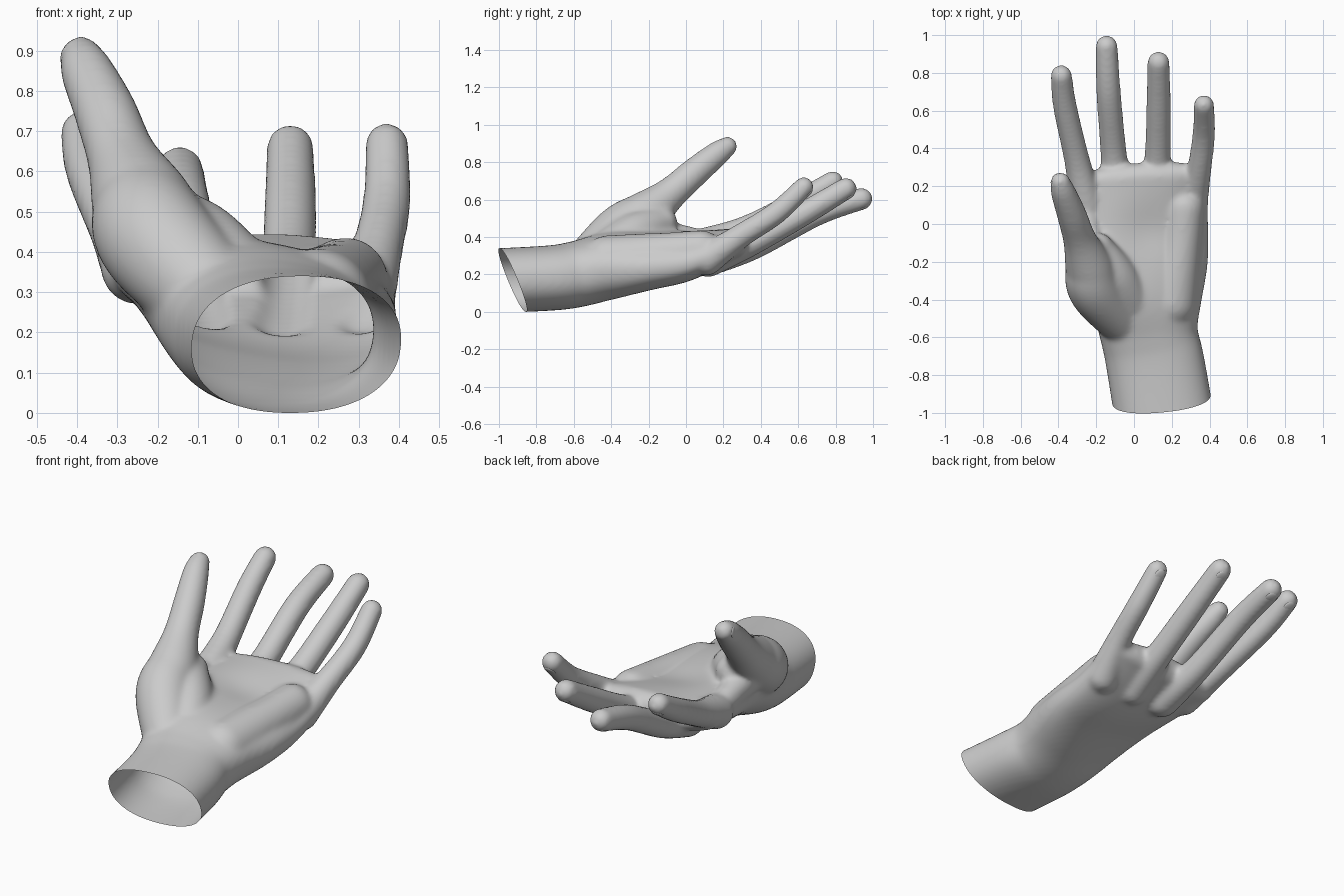
import bpy, bmesh, math
from mathutils import Vector, Matrix

if "Cube" in bpy.data.objects:
    bpy.data.objects.remove(bpy.data.objects["Cube"])

PAD = 0.004  # makes up for shrinkage in the smoothing pass


def catmull(p0, p1, p2, p3, t):
    return [0.5 * (2 * b + (c - a) * t + (2 * a - 5 * b + 4 * c - d) * t * t
                   + (3 * b - a - 3 * c + d) * t ** 3)
            for a, b, c, d in zip(p0, p1, p2, p3)]


def resample(pts, steps=9):
    ext = [pts[0]] + pts + [pts[-1]]
    out = []
    for i in range(len(pts) - 1):
        out += [catmull(*ext[i:i + 4], s / steps) for s in range(steps)]
    return out + [list(pts[-1])]


def tube(bm, pts, power=2.0, sides=40):
    """Round-ended tube; each point is x, y, z, half width, half height, tilt."""
    path = resample(pts)
    n = len(path)
    frames = []
    for i, p in enumerate(path):
        t = (Vector(path[min(i + 1, n - 1)][:3]) - Vector(path[max(i - 1, 0)][:3])).normalized()
        a = math.radians(p[5])
        side = Vector((math.cos(a), 0, -math.sin(a)))
        side = (side - t * side.dot(t)).normalized()
        frames.append((Vector(p[:3]), t, side, side.cross(t), p[3] + PAD, p[4] + PAD))

    def cap(f, sign):
        r = min(f[4], f[5])
        return [(f[0] + f[1] * sign * r * math.sin(a), f[1], f[2], f[3],
                 f[4] * math.cos(a), f[5] * math.cos(a))
                for a in (math.pi / 2 * k / 6 for k in range(1, 6))]

    rings = []
    for c, t, side, up, rw, rh in cap(frames[0], -1)[::-1] + frames + cap(frames[-1], 1):
        ring = []
        for k in range(sides):
            a = 2 * math.pi * k / sides
            ca, sa = math.cos(a), math.sin(a)
            x = math.copysign(abs(ca) ** (2 / power), ca) * rw
            y = math.copysign(abs(sa) ** (2 / power), sa) * rh
            ring.append(bm.verts.new(c + side * x + up * y))
        rings.append(ring)
    for r0, r1 in zip(rings, rings[1:]):
        for k in range(sides):
            j = (k + 1) % sides
            bm.faces.new((r0[k], r0[j], r1[j], r1[k]))
    bm.faces.new(rings[0][::-1])
    bm.faces.new(rings[-1])


def round_tube(bm, pts, radii):
    tube(bm, [(*p, r, r, 0) for p, r in zip(pts, radii)])


# Forearm stub and palm: centre, half width, half height, tilt
PALM = [
    (0.19, -1.20, 0.16, 0.26, 0.168, 0), (0.115, -0.75, 0.18, 0.256, 0.17, 0),
    (0.08, -0.58, 0.203, 0.255, 0.172, 3), (0.065, -0.40, 0.25, 0.295, 0.168, 10),
    (0.06, -0.20, 0.28, 0.333, 0.143, 11), (0.045, 0.0, 0.305, 0.348, 0.12, 9),
    (0.025, 0.24, 0.363, 0.365, 0.08, 1)]

# Fingers: knuckle, base, middle joint and tip, all with the same taper
TAPER = (1.47, 1.09, 1.0, 0.9)
FINGERS = {
    "index": (0.059, [(-0.25, 0.10, 0.36), (-0.30, 0.33, 0.45),
                      (-0.365, 0.62, 0.60), (-0.385, 0.785, 0.697)]),
    "middle": (0.061, [(-0.09, 0.12, 0.285), (-0.107, 0.36, 0.35),
                       (-0.135, 0.70, 0.525), (-0.145, 0.94, 0.605)]),
    "ring": (0.061, [(0.11, 0.12, 0.28), (0.125, 0.34, 0.365),
                     (0.13, 0.62, 0.52), (0.13, 0.855, 0.66)]),
    "little": (0.056, [(0.305, 0.11, 0.28), (0.345, 0.29, 0.405),
                       (0.37, 0.48, 0.527), (0.37, 0.63, 0.668)])}

# Thumb, from its fleshy mound to the tip
THUMB = [(0.0, -0.58, 0.22), (-0.195, -0.36, 0.42), (-0.24, -0.22, 0.52),
         (-0.288, -0.08, 0.635), (-0.33, 0.05, 0.75), (-0.375, 0.17, 0.848),
         (-0.39, 0.222, 0.885)]
THUMB_R = (0.11, 0.14, 0.122, 0.084, 0.074, 0.062, 0.049)

digits = {name: (pts, [r * k for k in TAPER]) for name, (r, pts) in FINGERS.items()}
digits["thumb"] = (THUMB, THUMB_R)

bm = bmesh.new()
tube(bm, PALM, power=2.25, sides=64)
for pts, radii in digits.values():
    round_tube(bm, pts, radii)
# Web between thumb and index
round_tube(bm, [(-0.22, -0.24, 0.43), (-0.25, 0.03, 0.39)], (0.085, 0.06))
# Inner slope of the thumb mound
round_tube(bm, [(0.04, -0.50, 0.25), (-0.10, -0.28, 0.41), (-0.19, -0.13, 0.48)],
           (0.12, 0.115, 0.08))
# Outer pad below the little finger
round_tube(bm, [(0.20, -0.42, 0.275), (0.265, 0.08, 0.33)], (0.13, 0.105))
mesh = bpy.data.meshes.new("hand_parts")
bm.to_mesh(mesh)
bm.free()
hand = bpy.data.objects.new("hand", mesh)
bpy.context.collection.objects.link(hand)

# Fuse the parts into one skin and soften the joins
fuse = hand.modifiers.new("fuse", 'REMESH')
fuse.mode = 'VOXEL'
fuse.voxel_size = 0.012
soft = hand.modifiers.new("soften", 'SMOOTH')
soft.factor = 0.5
soft.iterations = 14
dg = bpy.context.evaluated_depsgraph_get()
skin = bpy.data.meshes.new_from_object(hand.evaluated_get(dg))
hand.modifiers.clear()
hand.data = skin

# Hollow of the palm, then the open slanted wrist
bm = bmesh.new()
bm.from_mesh(skin)
hollow = Vector((0.06, -0.06, 0.43))
for v in bm.verts:
    if v.normal.z > 0:
        v.co.z -= 0.02 * v.normal.z * math.exp(-(v.co - hollow).length_squared / 0.0225)
bmesh.ops.bisect_plane(bm, geom=bm.verts[:] + bm.edges[:] + bm.faces[:],
                       plane_co=(0.15, -0.93, 0.18), plane_no=(-0.1, 1, 0.42),
                       clear_inner=True)
low = min(v.co.z for v in bm.verts)
bmesh.ops.translate(bm, verts=bm.verts, vec=(0, 0, -low))
bm.to_mesh(skin)
bm.free()
skin.shade_smooth()

# Nails, set almost flush in the back of each tip
for name, (pts, radii) in digits.items():
    end, r = Vector(pts[-1]), radii[-1]
    t = (end - Vector(pts[-2])).normalized()
    back = Vector((-1, -0.2, 0.1)) if name == "thumb" else Vector((0, 0, -1))
    back = (back - t * back.dot(t)).normalized()
    side = t.cross(back)
    bm = bmesh.new()
    bmesh.ops.create_uvsphere(bm, u_segments=24, v_segments=12, radius=1)
    rot = Matrix((side, t, back)).transposed().to_4x4()
    place = Matrix.Translation(end + back * r * 0.86 - t * 0.012 - Vector((0, 0, low)))
    bm.transform(place @ rot @ Matrix.Diagonal((r * 0.6, 0.034, 0.01, 1)))
    nail = bpy.data.meshes.new(name + "_nail")
    bm.to_mesh(nail)
    bm.free()
    nail.shade_smooth()
    bpy.context.collection.objects.link(bpy.data.objects.new(name + "_nail", nail))
